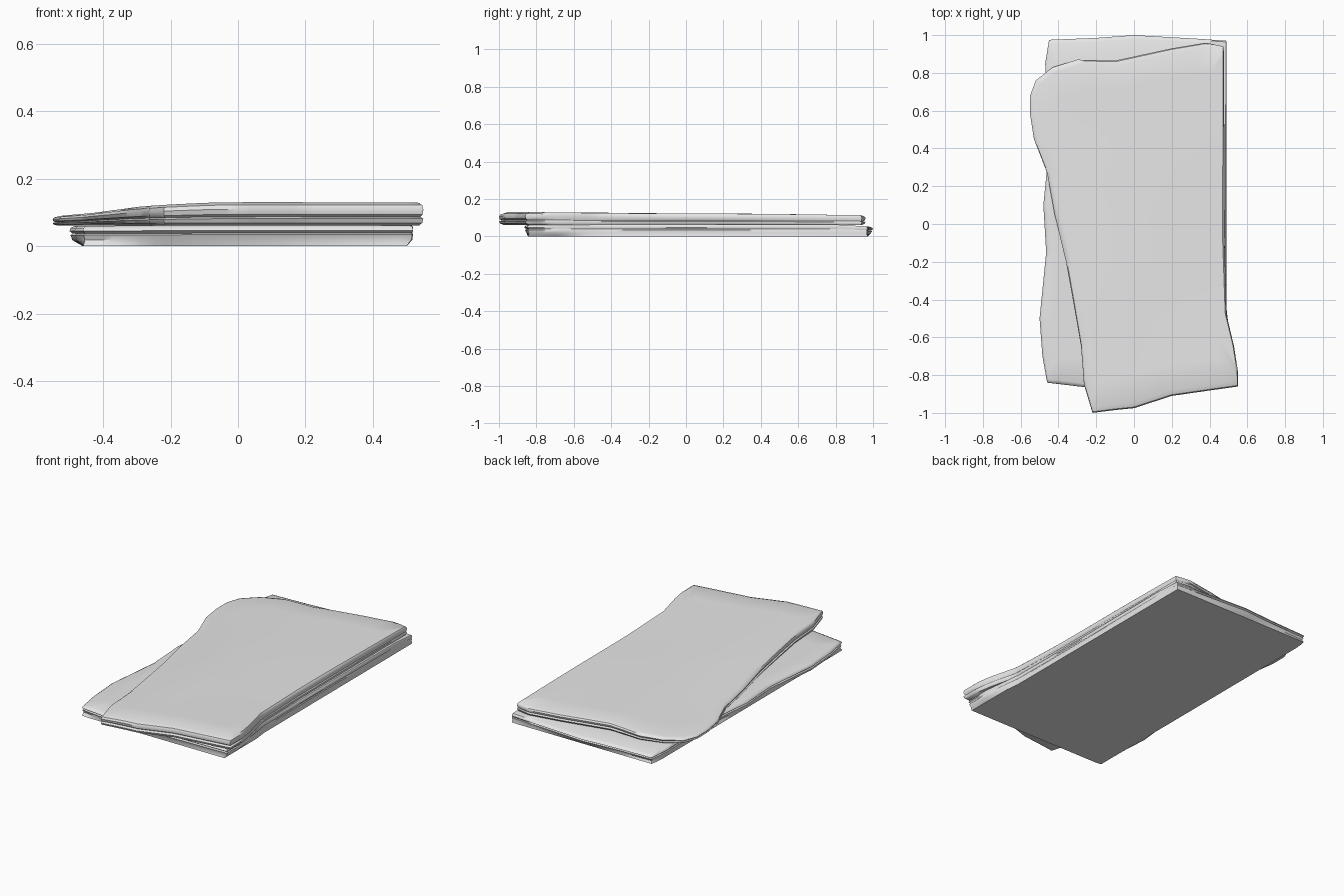
import bpy, bmesh, math
from mathutils import Vector

cube = bpy.data.objects.get("Cube")
if cube:
    bpy.data.objects.remove(cube, do_unlink=True)

grey = bpy.data.materials.new("pale grey")
grey.use_nodes = True
grey.diffuse_color = (0.8, 0.8, 0.8, 1)
grey.node_tree.nodes["Principled BSDF"].inputs["Base Color"].default_value = (0.8, 0.8, 0.8, 1)


def resample(points, step=0.04):
    """Closed outline with evenly spaced points, corners kept."""
    pts = [Vector(p) for p in points]
    result = []
    for a, b in zip(pts, pts[1:] + pts[:1]):
        n = max(1, round((b - a).length / step))
        result += [a.lerp(b, i / n) for i in range(n)]
    return result


def slab(name, outline, layers, top, bottom, foot=None):
    """Loft the outline through edge layers (inset, height share), then close with domes of rings."""
    bm = bmesh.new()
    outline = resample(outline)

    def ring(inset, share, scale=1.0):
        verts = []
        for p in outline:
            # The long right side is smooth, the other sides are layered
            d = inset * (0.35 if p.x > 0.38 and p.y > -0.75 else 1)
            q = (p - p.normalized() * d) * scale
            if foot and share == 0:
                x0, x1, y0, y1 = foot
                q = Vector((min(max(q.x, x0), x1), min(max(q.y, y0), y1)))
            low = bottom(q.x, q.y)
            verts.append(bm.verts.new((q.x, q.y, low + share * (top(q.x, q.y) - low))))
        return verts

    rings = [ring(*layer) for layer in layers]
    inset = layers[-1][0]
    rings += [ring(inset, 1, s) for s in (0.85, 0.65, 0.45, 0.25)]
    n = len(outline)
    for a, b in zip(rings, rings[1:]):
        for i in range(n):
            j = (i + 1) % n
            bm.faces.new((a[i], a[j], b[j], b[i]))
    bm.faces.new(rings[-1])
    bm.faces.new(rings[0][::-1])
    bmesh.ops.recalc_face_normals(bm, faces=bm.faces)
    mesh = bpy.data.meshes.new(name)
    bm.to_mesh(mesh)
    bm.free()
    mesh.materials.append(grey)
    obj = bpy.data.objects.new(name, mesh)
    bpy.context.collection.objects.link(obj)
    bpy.ops.object.select_all(action='DESELECT')
    obj.select_set(True)
    bpy.context.view_layer.objects.active = obj
    bpy.ops.object.shade_smooth_by_angle(angle=math.radians(40))
    return obj


def lower_top(x, y):
    return 0.063 - 0.012 * max(0, (y - 0.8) / 0.2) - 0.006 * max(0, -x)


def upper_top(x, y):
    droop = max(0, (-0.05 - x) / 0.5) ** 1.3
    return 0.131 - 0.009 * (y + 1) - 0.028 * droop + 0.002 * math.sin(5 * x) * math.sin(4 * y)


# Lower fold, resting flat with a straight-edged foot
lower = [(-0.46, -0.84), (-0.25, -0.865), (0.1, -0.86), (0.52, -0.85), (0.52, -0.7),
         (0.49, -0.45), (0.49, 0.97), (0.35, 0.98), (0, 1), (-0.2, 0.985), (-0.45, 0.975),
         (-0.47, 0.85), (-0.46, 0.3), (-0.48, 0.1), (-0.465, -0.15), (-0.5, -0.5), (-0.485, -0.7)]
slab("lower_fold", lower,
     [(0.0, 0), (0.012, 0.3), (0.004, 0.55), (0.014, 0.62), (0, 0.75), (0.005, 0.9), (0.02, 1)],
     lower_top, lambda x, y: 0.0, foot=(-0.46, 0.5, -0.845, 0.972))

# Upper fold, turned slightly and drooping over the left side
upper = [(-0.22, -1), (-0.1, -0.985), (0, -0.975), (0.2, -0.91), (0.55, -0.86), (0.55, -0.78),
         (0.53, -0.65), (0.49, -0.48), (0.48, -0.1), (0.478, 0.5), (0.475, 0.94), (0.38, 0.96),
         (0.2, 0.93), (-0.1, 0.865), (-0.3, 0.87), (-0.43, 0.83), (-0.52, 0.76), (-0.55, 0.68),
         (-0.55, 0.58), (-0.53, 0.45), (-0.46, 0.27), (-0.42, 0.05), (-0.36, -0.2),
         (-0.32, -0.42), (-0.28, -0.65), (-0.265, -0.85)]
slab("upper_fold", upper,
     [(0.025, 0), (0.006, 0.12), (0.0, 0.3), (0.016, 0.38), (0.004, 0.48),
      (0.0, 0.7), (0.006, 0.88), (0.03, 1)],
     upper_top, lambda x, y: 0.061)
